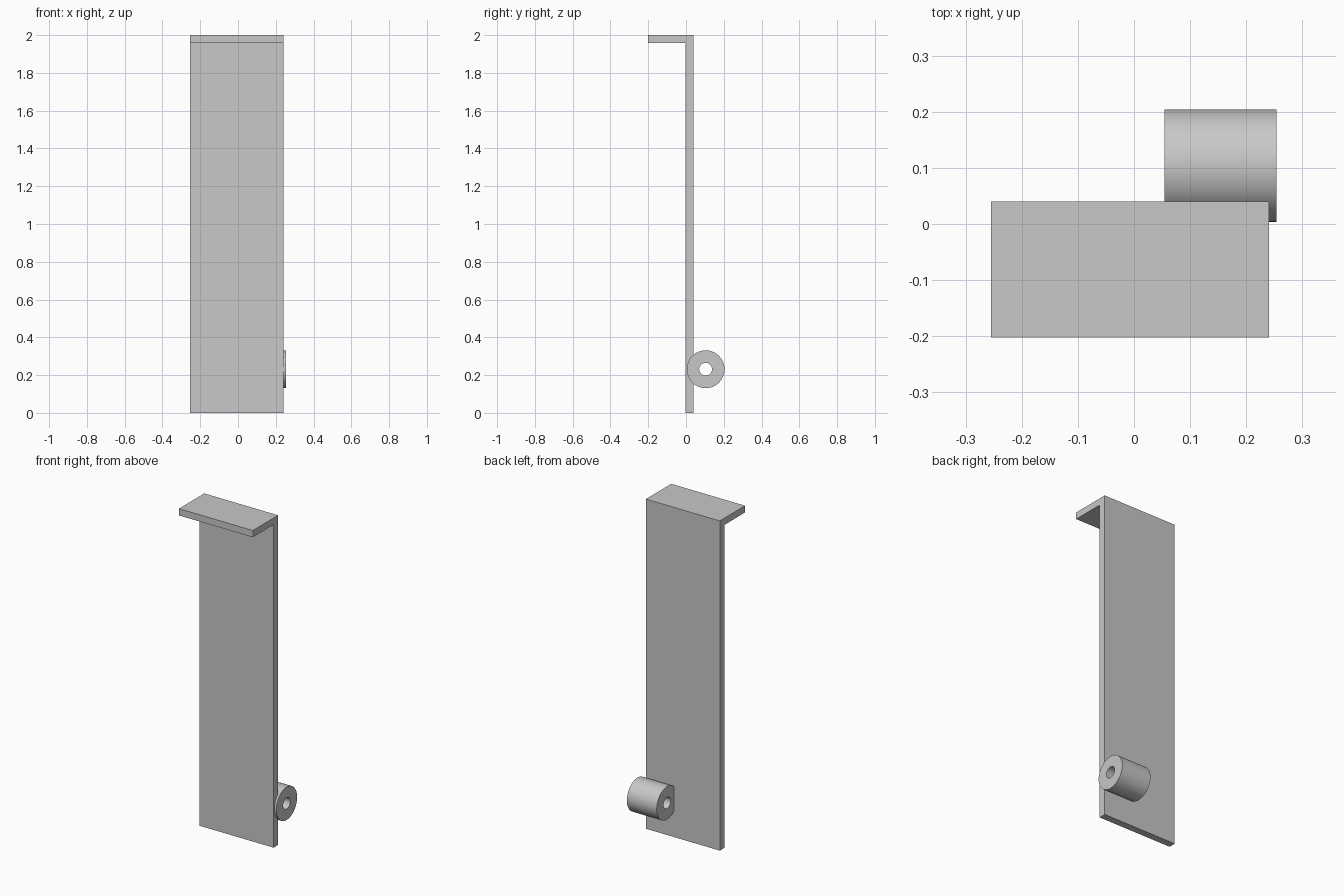
import bpy
import bmesh
from math import cos, sin, tau, radians

cube = bpy.data.objects.get("Cube")
if cube:
    bpy.data.objects.remove(cube, do_unlink=True)

grey = bpy.data.materials.new("plain grey")
grey.use_nodes = True
grey.diffuse_color = (0.58, 0.58, 0.58, 1)
grey.node_tree.nodes["Principled BSDF"].inputs["Base Color"].default_value = grey.diffuse_color


def extrude_along_x(name, loops, x0, x1):
    """Extrude a closed (y, z) outline, with optional hole loops, along x."""
    bm = bmesh.new()
    edges = []
    for loop in loops:
        verts = [bm.verts.new((x0, y, z)) for y, z in loop]
        edges += [bm.edges.new((a, b)) for a, b in zip(verts, verts[1:] + verts[:1])]
    if len(loops) == 1:
        faces = [bm.faces.new(verts)]
    else:
        faces = bmesh.ops.bridge_loops(bm, edges=edges)["faces"]
    result = bmesh.ops.extrude_face_region(bm, geom=faces, use_keep_orig=True)
    moved = [g for g in result["geom"] if isinstance(g, bmesh.types.BMVert)]
    bmesh.ops.translate(bm, verts=moved, vec=(x1 - x0, 0, 0))
    bmesh.ops.recalc_face_normals(bm, faces=bm.faces)
    mesh = bpy.data.meshes.new(name)
    bm.to_mesh(mesh)
    bm.free()
    mesh.materials.append(grey)
    obj = bpy.data.objects.new(name, mesh)
    bpy.context.collection.objects.link(obj)
    return obj


def circle(y, z, radius, sides=64):
    return [(y + radius * cos(tau * i / sides), z + radius * sin(tau * i / sides))
            for i in range(sides)]


# Upright plate with the top flange folded forward
front, back, lip, thick = -0.003, 0.04, -0.202, 0.041
outline = [(front, 0), (back, 0), (back, 2), (lip, 2), (lip, 2 - thick), (front, 2 - thick)]
extrude_along_x("bent_plate", [outline], -0.255, 0.241)

# Hinge barrel with a through bore, set into the back of the plate
barrel = extrude_along_x("hinge_barrel",
                         [circle(0.104, 0.231, 0.1), circle(0.104, 0.231, 0.034)],
                         0.054, 0.254)
bpy.ops.object.select_all(action="DESELECT")
barrel.select_set(True)
bpy.context.view_layer.objects.active = barrel
bpy.ops.object.shade_smooth_by_angle(angle=radians(30))
